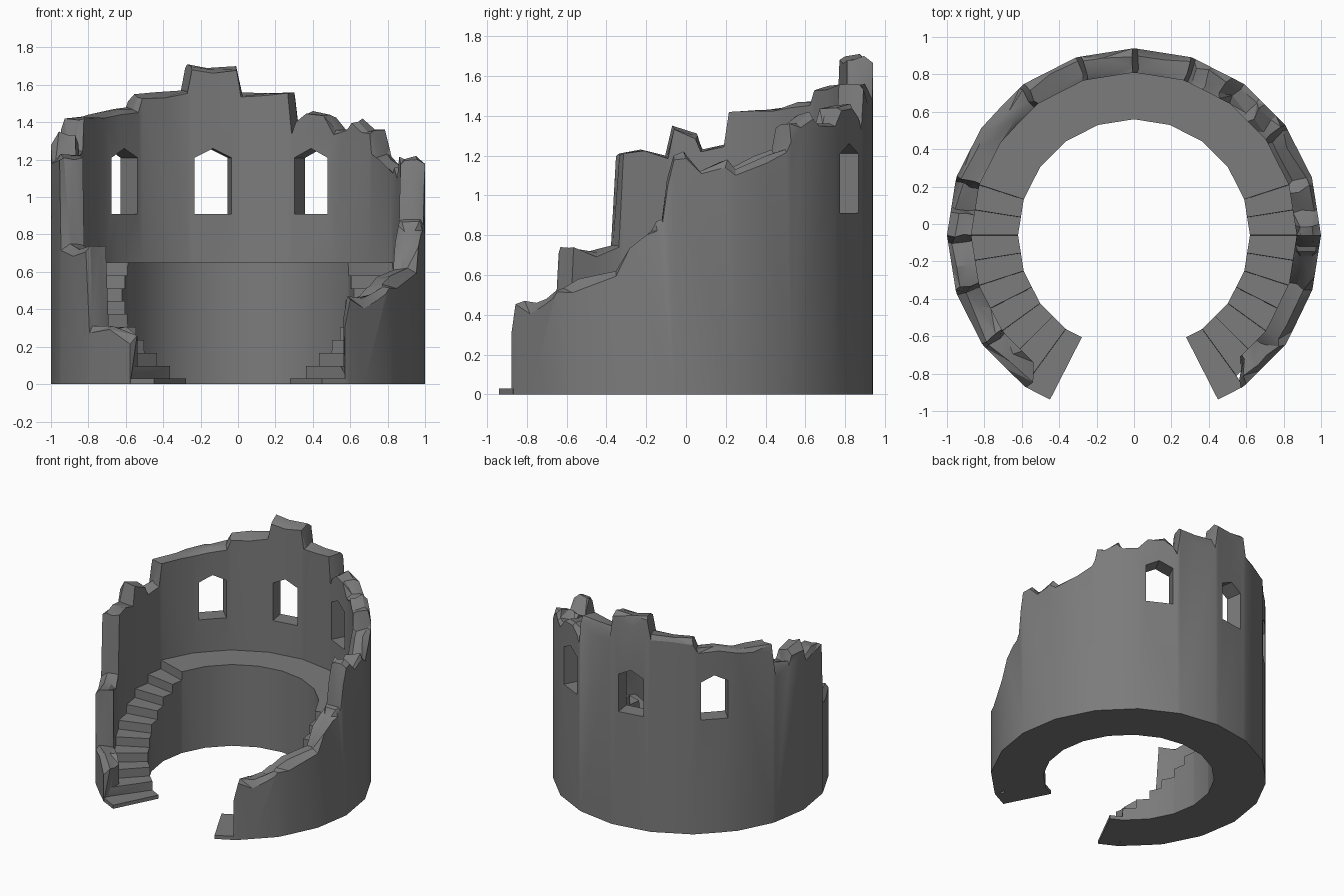
import bpy, bmesh, math, random
from mathutils import Vector

if "Cube" in bpy.data.objects:
    bpy.data.objects.remove(bpy.data.objects["Cube"])

random.seed(4)
CY = -0.06            # centre of the round tower
HALF = math.radians(9)


def point(r, a, z):
    """Point on a 20-sided ring of corner radius r at angle a (degrees)."""
    rr = r * math.cos(HALF) / math.cos(math.radians(a % 18) - HALF)
    t = math.radians(a)
    return Vector((rr * math.cos(t), CY + rr * math.sin(t), z))


def sweep(name, loops):
    """Bridge closed cross-sections and cap both ends."""
    bm = bmesh.new()
    rings = [[bm.verts.new(p) for p in loop] for loop in loops]
    n = len(rings[0])
    for A, B in zip(rings, rings[1:]):
        for i in range(n):
            j = (i + 1) % n
            bm.faces.new((A[i], A[j], B[j], B[i]))
    bm.faces.new(rings[0])
    bm.faces.new(rings[-1])
    bmesh.ops.triangulate(bm, faces=bm.faces[:])
    bmesh.ops.recalc_face_normals(bm, faces=bm.faces[:])
    me = bpy.data.meshes.new(name)
    bm.to_mesh(me)
    bm.free()
    ob = bpy.data.objects.new(name, me)
    bpy.context.collection.objects.link(ob)
    return ob


def boolean(target, other, op):
    m = target.modifiers.new(op.lower(), 'BOOLEAN')
    m.operation, m.object, m.solver = op, other, 'EXACT'
    bpy.context.view_layer.objects.active = target
    bpy.ops.object.modifier_apply(modifier=m.name)
    bpy.data.objects.remove(other, do_unlink=True)


# Walkway with a curved stair down each side
half = []
for i in range(9, 0, -1):
    a = -63 + 9 * (9 - i)
    z, r = 0.65 - 0.069 * i, (0.999 if i == 9 else 0.93)
    half += [(a + 0.06, z, r), (a + 8.94, z, r)]
half += [(a, 0.65, 0.93) for a in (18.06, 36, 54, 72)]
stations = half + [(90, 0.65, 0.93)] + [(180 - a, z, r) for a, z, r in reversed(half)]
stairs = sweep("walkway_and_stairs", [
    [point(0.62, a, 0), point(r, a, 0), point(r, a, z), point(0.62, a, z)]
    for a, z, r in stations])

# Broken wall: height along the angle, counter-clockwise from the right stair
profile = [
    (-55, .35), (-53, .47), (-47, .46), (-41, .48), (-37.5, .52), (-31, .58), (-17, .62),
    (-13, .75), (-8, .82), (-5, .87), (-3.4, .88), (-1.8, 1.08), (0, 1.2),
    (3.5, 1.22), (8, 1.12), (15, 1.18), (18, 1.13), (28, 1.2), (34.5, 1.23),
    (36, 1.36), (40, 1.36), (45, 1.42), (47.5, 1.36), (54, 1.36), (58, 1.44),
    (65, 1.46), (69, 1.42), (70.7, 1.36), (72.2, 1.56), (80, 1.555), (89, 1.56),
    (90.5, 1.7), (99, 1.69), (106.5, 1.71), (108.2, 1.57), (117, 1.56), (126, 1.55),
    (128, 1.48), (137, 1.47), (145, 1.44), (152, 1.43), (161.5, 1.42), (163.3, 1.26),
    (171, 1.23), (172.8, 1.31), (180, 1.35), (182, 1.2), (190, 1.23),
    (197, 1.21), (198.6, .75), (207, .72), (215.5, .74), (217.2, .31),
    (226, .31), (234.7, .26)]
for c in range(-36, 235, 18):
    if all(abs(c - a) > 1.2 for a, _ in profile):
        lo = max(p for p in profile if p[0] < c)
        hi = min(p for p in profile if p[0] > c)
        t = (c - lo[0]) / (hi[0] - lo[0])
        profile.append((c, lo[1] + t * (hi[1] - lo[1])))
profile.sort()
angles = [p[0] for p in profile]


def section(k):
    """Wall cross-section with a chipped, uneven top and slanted ends."""
    a, z = profile[k]
    gap = min(abs(a - b) for i, b in enumerate(angles) if i != k)
    slant = {0: 6, 1: 5, len(profile) - 1: -3}.get(k, 0)

    def jit(f=1):
        return a + f * slant + random.uniform(-0.4, 0.4) * min(gap, 5)
    chip = random.uniform(.01, .04) + (random.random() < .3) * random.uniform(0, .07)
    return [point(1, a, 0), point(1, a, z - chip),
            point(random.uniform(.95, .985), jit(.3), z),
            point(random.uniform(.89, .92), jit(.8), z - random.uniform(0, .02)),
            point(.87, a + slant, z - random.uniform(0, .03)), point(.87, a + slant, 0)]


wall = sweep("ruined_tower", [section(k) for k in range(len(profile))])
boolean(wall, stairs, 'UNION')

# Pointed window openings
for a in (63, 99, 135):
    t = math.radians(a)
    out = Vector((math.cos(t), math.sin(t), 0))
    side = Vector((-out.y, out.x, 0))
    shape = [(-.1, .91), (.1, .91), (.1, 1.21), (0, 1.26), (-.1, 1.21)]
    cutter = sweep("window_cutter", [
        [out * d + side * s + Vector((0, CY, z)) for s, z in shape] for d in (.7, 1.2)])
    boolean(wall, cutter, 'DIFFERENCE')

# Merge the flat triangles back into clean faces
bm = bmesh.new()
bm.from_mesh(wall.data)
bmesh.ops.dissolve_limit(bm, angle_limit=math.radians(1), verts=bm.verts[:], edges=bm.edges[:])
bm.to_mesh(wall.data)
bm.free()

# Dark stone, smooth round the tower and sharp at the breaks
stone = bpy.data.materials.new("dark_stone")
stone.diffuse_color = (0.2, 0.2, 0.2, 1)
stone.use_nodes = True
stone.node_tree.nodes["Principled BSDF"].inputs["Base Color"].default_value = stone.diffuse_color
wall.data.materials.clear()
wall.data.materials.append(stone)
bpy.ops.object.select_all(action='DESELECT')
wall.select_set(True)
bpy.context.view_layer.objects.active = wall
bpy.ops.object.shade_smooth_by_angle(angle=math.radians(25))
